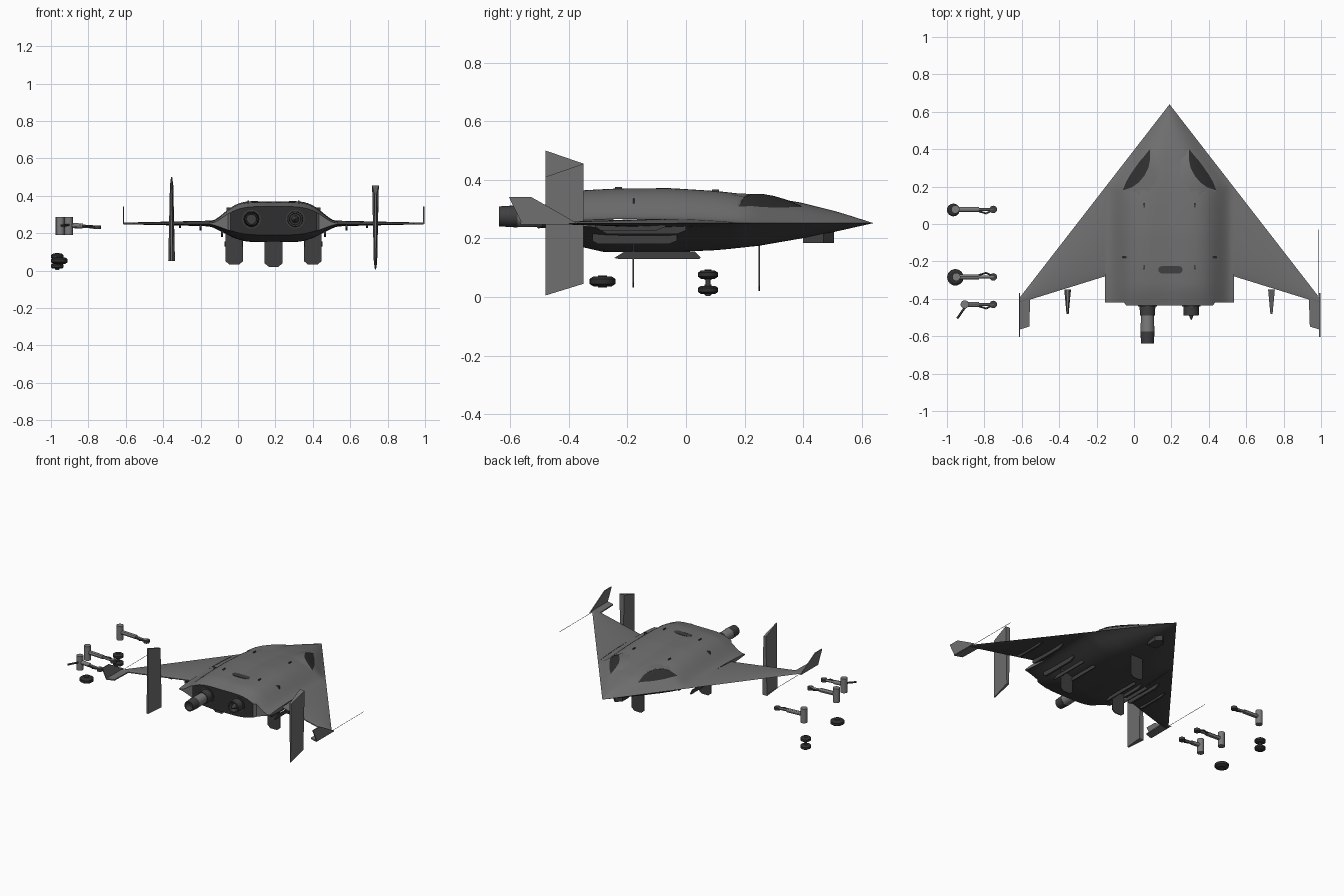
import bpy, bmesh, math
from mathutils import Vector

if "Cube" in bpy.data.objects:
    bpy.data.objects.remove(bpy.data.objects["Cube"])

CX, MID = 0.19, 0.252   # aircraft centreline and wing plane


def mat(name, v):
    m = bpy.data.materials.new(name)
    m.diffuse_color = (v, v, v, 1)
    m.use_nodes = True
    m.node_tree.nodes["Principled BSDF"].inputs["Base Color"].default_value = m.diffuse_color
    return m


GREY, DARK, BLACK, METAL = mat("airframe grey", 0.16), mat("dark grey", 0.05), mat("tyre black", 0.028), mat("metal grey", 0.2)


def make(name, verts, faces, mats, rule=None, angle=30):
    me = bpy.data.meshes.new(name)
    me.from_pydata(verts, [], faces)
    bm = bmesh.new()
    bm.from_mesh(me)
    bmesh.ops.remove_doubles(bm, verts=bm.verts, dist=1e-5)
    bmesh.ops.recalc_face_normals(bm, faces=bm.faces)
    bm.to_mesh(me)
    bm.free()
    for m in mats:
        me.materials.append(m)
    if rule:
        for p in me.polygons:
            p.material_index = rule(p)
    ob = bpy.data.objects.new(name, me)
    bpy.context.collection.objects.link(ob)
    bpy.ops.object.select_all(action='DESELECT')
    ob.select_set(True)
    bpy.context.view_layer.objects.active = ob
    bpy.ops.object.shade_smooth_by_angle(angle=math.radians(angle))
    return ob


def prism(name, pts_a, pts_b, m):
    """Solid between two matching polygons."""
    n = len(pts_a)
    faces = [list(range(n)), list(range(n, 2 * n))]
    faces += [[i, (i + 1) % n, n + (i + 1) % n, n + i] for i in range(n)]
    return make(name, list(pts_a) + list(pts_b), faces, [m])


def box(name, lo, hi, m):
    q = [(lo[0], lo[1]), (hi[0], lo[1]), (hi[0], hi[1]), (lo[0], hi[1])]
    return prism(name, [(x, y, lo[2]) for x, y in q], [(x, y, hi[2]) for x, y in q], m)


def turned(name, start, axis, prof, m, n=24):
    """Turned solid: prof is (distance along axis, radius)."""
    a = Vector(axis).normalized()
    u = a.orthogonal().normalized()
    w = a.cross(u)
    v = [Vector(start) + a * d + (u * math.cos(2 * math.pi * i / n) + w * math.sin(2 * math.pi * i / n)) * r
         for d, r in prof for i in range(n)]
    f = [[k * n + i, k * n + (i + 1) % n, (k + 1) * n + (i + 1) % n, (k + 1) * n + i]
         for k in range(len(prof) - 1) for i in range(n)]
    f += [list(range(n)), list(range(len(v) - n, len(v)))]
    return make(name, v, f, [m])


def rod(name, a, b, r, m, n=12):
    d = Vector(b) - Vector(a)
    return turned(name, a, d, [(0, r), (d.length, r)], m, n)


# Body height rules
TOP = [(-.44, .088), (-.345, .109), (-.23, .113), (-.05, .113), (.1, .104), (.25, .091), (.386, .071), (.52, .038), (.64, 0)]
BOT = [(-.44, .06), (-.35, .08), (-.28, .095), (-.1, .095), (.1, .088), (.25, .075), (.386, .053), (.505, .03), (.64, 0)]


def interp(tab, y):
    y = min(max(y, tab[0][0]), tab[-1][0])
    for (a, p), (b, q) in zip(tab, tab[1:]):
        if y <= b:
            return p + (q - p) * (y - a) / (b - a)


def lead(s):
    return .64 - 1.29 * s


def trail(s, wing):
    if wing:
        return -.28 - .31 * (s - .345)
    return -.437 if s < .23 else -.42


def height(s, y, top, wing=False):
    w = max((.64 - y) / 1.29, 1e-4)
    r = min(s / min(w, .335 if top else .36), 1)
    k = min(max((w - .1) / .3, 0), 1)
    shape = (1 - k) * (1 - r * r) + k * .5 * (1 + math.cos(math.pi * r ** (2.3 if top else 1.8)))
    c = min(max((lead(s) - y) / (lead(s) - trail(s, wing)), 0), 1)
    foil = ((.034 * (1 - s / .85) + .003) * 3 * c * (1 - c) ** .8 * .65 + .002 * c) * min(s / .3, 1) + .001 * c
    z = interp(TOP if top else BOT, y) * shape + foil
    return MID + (z if top else -z)


# Blended body and wing, dark underneath and inside the rear face
N = 32
spans = [(.345 * i / 24, False) for i in range(25)] + [(.345 + .458 * i / 14, True) for i in range(15)]
for side, label in ((1, "right"), (-1, "left")):
    v, f = [], []
    for s, wing in spans:
        for top in (True, False):
            for j in range(N + 1):
                y = lead(s) + (trail(s, wing) - lead(s)) * j / N
                v.append((CX + side * s, y, height(s, y, top, wing)))
    M = N + 1
    for i in range(len(spans)):
        a = i * 2 * M
        if i in (24, len(spans) - 1):       # side walls at body step and tip
            f += [[a + j, a + j + 1, a + M + j + 1, a + M + j] for j in range(N)
                  if i > 24 or v[a + j + 1][1] < -.26]
            continue
        b = a + 2 * M
        for o in (0, M):
            f += [[a + o + j, a + o + j + 1, b + o + j + 1, b + o + j] for j in range(N)]
        f.append([a + N, b + N, b + M + N, a + M + N])

    def paint(p):
        if abs(p.normal.y) > .9 and p.center.y < -.41 and abs(p.center.x - CX) < .25:
            return 2
        return 1 if p.center.z < MID and abs(p.normal.z) > .2 else 0
    make(label + "_body_and_wing", v, f, [GREY, DARK, BLACK], paint, 25)

    # Mirrored details on each side
    X = lambda s: CX + side * s
    # wing tip: flat tab, upright fin, thin probe
    tab = [(.745, -.40), (.803, -.40), (.803, -.565), (.75, -.548)]
    prism(label + "_tip_tab", [(X(s), y, .248) for s, y in tab], [(X(s), y, .256) for s, y in tab], GREY)
    fin = [(-.37, .25), (-.40, .268), (-.53, .342), (-.605, .342), (-.56, .25)]
    prism(label + "_tip_fin", [(X(.800), y, z) for y, z in fin], [(X(.806), y, z) for y, z in fin], GREY)
    rod(label + "_tip_probe", (X(.794), -.41, .252), (X(.794), -.03, .252), .0012, DARK, 6)

    # Intake scoop: dark opening with raised hood
    outer = [(.25, .18), (.232, .225), (.212, .26), (.187, .297), (.16, .334), (.133, .365), (.105, .40)]
    inner = [(.25, .18), (.20, .197), (.165, .222), (.135, .258), (.113, .30), (.104, .345), (.105, .40)]
    lift = [.003, .008, .012, .014, .013, .009, .003]
    v, n = [], len(outer)
    for (so, yo), (si, yi), l in zip(outer, inner, lift):
        for q in range(5):
            s, y = so + (si - so) * q / 4, yo + (yi - yo) * q / 4
            v.append((X(s), y, height(s, y, True) + .003 + (l - .003) * q / 4))
    f = [[i * 5 + q, i * 5 + q + 1, i * 5 + q + 6, i * 5 + q + 5] for i in range(n - 1) for q in range(4)]
    make(label + "_intake_opening", v, f, [BLACK])
    v = []
    for (s, y), l in zip(inner, lift):
        s2, y2 = max(s - .06, .03), y - .06
        v += [(X(s), y, height(s, y, True) + l + .001), (X(s2), y2, height(s2, y2, True) - .001)]
    make(label + "_intake_hood", v, [[2 * i, 2 * i + 1, 2 * i + 3, 2 * i + 2] for i in range(n - 1)], [GREY])

    # Small blades and slot on the upper skin
    box(label + "_upper_slot", (X(.23) - .022, -.181, .305), (X(.23) + .022, -.175, .338), DARK)
    for y in (.1, -.23):
        z = height(.135, y, True)
        box(label + "_skin_blade", (X(.135) - .003, y - .012, z - .01), (X(.135) + .003, y + .012, z + .007), DARK)

    # Belly pylons and long bay doors
    for s, y0, y1, zb in ((.39, -.29, 0, .215), (.50, -.31, -.07, .227), (.275, -.32, -.03, .18)):
        side_pts = [(y0, zb + .012), (y0 + .02, zb), (y1 - .03, zb), (y1, zb + .012), (y1, .245), (y0, .245)]
        prism(label + "_pylon", [(X(s - .006), y, z) for y, z in side_pts],
              [(X(s + .006), y, z) for y, z in side_pts], DARK)
    door = [(-.245, .133), (-.23, .13), (.045, .13), (.05, .135), (.03, .155), (-.21, .155)]
    for s in (.165, .258):
        prism(label + "_gear_bay_door", [(X(s - .003), y, z) for y, z in door],
              [(X(s + .003), y, z) for y, z in door], DARK)


# Hanging transverse gear doors
def hanging(name, x, y, zb, zt):
    p = [(-.047, zt), (-.047, zb + .018), (-.025, zb), (.025, zb), (.047, zb + .018), (.047, zt)]
    prism(name, [(x + a, y - .003, z) for a, z in p], [(x + a, y + .003, z) for a, z in p], DARK)


hanging("left_main_door", CX - .21, -.18, .032, .2)
hanging("right_main_door", CX + .21, -.18, .032, .2)
hanging("nose_gear_door", CX, .25, .02, .19)

# Sensor housing under the nose, and dorsal hatch
h = [(-.035, .40), (.035, .40), (.035, .47), (0, .505), (-.035, .47)]
prism("sensor_housing", [(CX + x, y, .184) for x, y in h], [(CX + x, y, .225) for x, y in h], DARK)
hatch = [(CX + .005 + sx * .045 + .02 * math.cos(a), -.245 + .02 * math.sin(a))
         for sx, a0 in ((1, -90), (-1, 90)) for a in (math.radians(a0 + 30 * i) for i in range(7))]
prism("dorsal_hatch", [(x, y, .362) for x, y in hatch], [(x, y, .369) for x, y in hatch], DARK)

# Engines: one with its long nozzle drawn out, one with the exhaust cone
for x, label in ((.072, "left"), (.306, "right")):
    turned(label + "_engine_ring", (x, -.42, .275), (0, -1, 0),
           [(0, .05), (.022, .05), (.022, .042), (.07, .04), (.07, .031), (.03, .029)], DARK)
turned("nozzle_pipe", (.072, -.45, .275), (0, -1, 0), [(0, .034), (.125, .037)], METAL)
turned("nozzle_petals", (.072, -.575, .275), (0, -1, 0), [(0, .038), (.064, .034), (.064, .028), (.02, .026)], DARK)
turned("exhaust_cone", (.306, -.44, .275), (0, -1, 0), [(0, .022), (.04, .016), (.073, .002)], DARK)

# Detached control panels standing upright
for name, x, prof in (("left_flap", -.355, [(.05, .05, 1.0), (.5, .455, .5)]),
                      ("right_flap", .735, [(.41, .455, 1.0), (.005, .045, .5)])):
    rings = []
    for zr, zf, k in prof:
        rings.append([(x - .018 * k, -.35, zf), (x + .018 * k, -.35, zf), (x + .006 * k, -.48, zr), (x - .006 * k, -.48, zr)])
    prism(name, rings[0], rings[1], GREY)


# Loose landing gear: wheels lying flat and struts on their side
def wheel(name, x, y, z, r, t):
    turned(name, (x, y, z - t / 2), (0, 0, 1), [(0, r * .7), (t * .25, r), (t * .75, r), (t, r * .7)], BLACK)
    turned(name + "_hub", (x, y, z - t / 2 - .004), (0, 0, 1), [(0, r * .35), (t + .008, r * .35)], DARK, 16)


wheel("main_wheel", -.955, -.285, .053, .044, .034)
wheel("nose_wheel_lower", -.966, .075, .024, .034, .028)
wheel("nose_wheel_upper", -.966, .075, .076, .034, .028)
rod("nose_axle", (-.966, .075, .004), (-.966, .075, .08), .009, DARK)
for label, x, y, brace in (("nose", -.955, .078, -1), ("main_a", -.95, -.283, 1), ("main_b", -.905, -.43, -1)):
    rod(label + "_strut_cylinder", (x, y, .19), (x, y, .287), .022, METAL, 20)
    rod(label + "_strut_arm", (x, y, .243), (-.83, y, .238), .014, METAL)
    rod(label + "_strut_piston", (-.84, y, .238), (-.75, y, .232), .009, METAL)
    rod(label + "_strut_brace", (-.86, y, .24), (-.79, y + .022 * brace, .236), .005, DARK)
    rod(label + "_strut_link", (-.79, y + .022 * brace, .236), (-.75, y, .232), .005, DARK)
    turned(label + "_strut_foot", (-.752, y, .222), (0, 0, 1), [(0, .02), (.018, .02)], DARK, 16)
rod("main_b_side_brace", (-.90, -.44, .245), (-.945, -.505, .24), .006, DARK)
